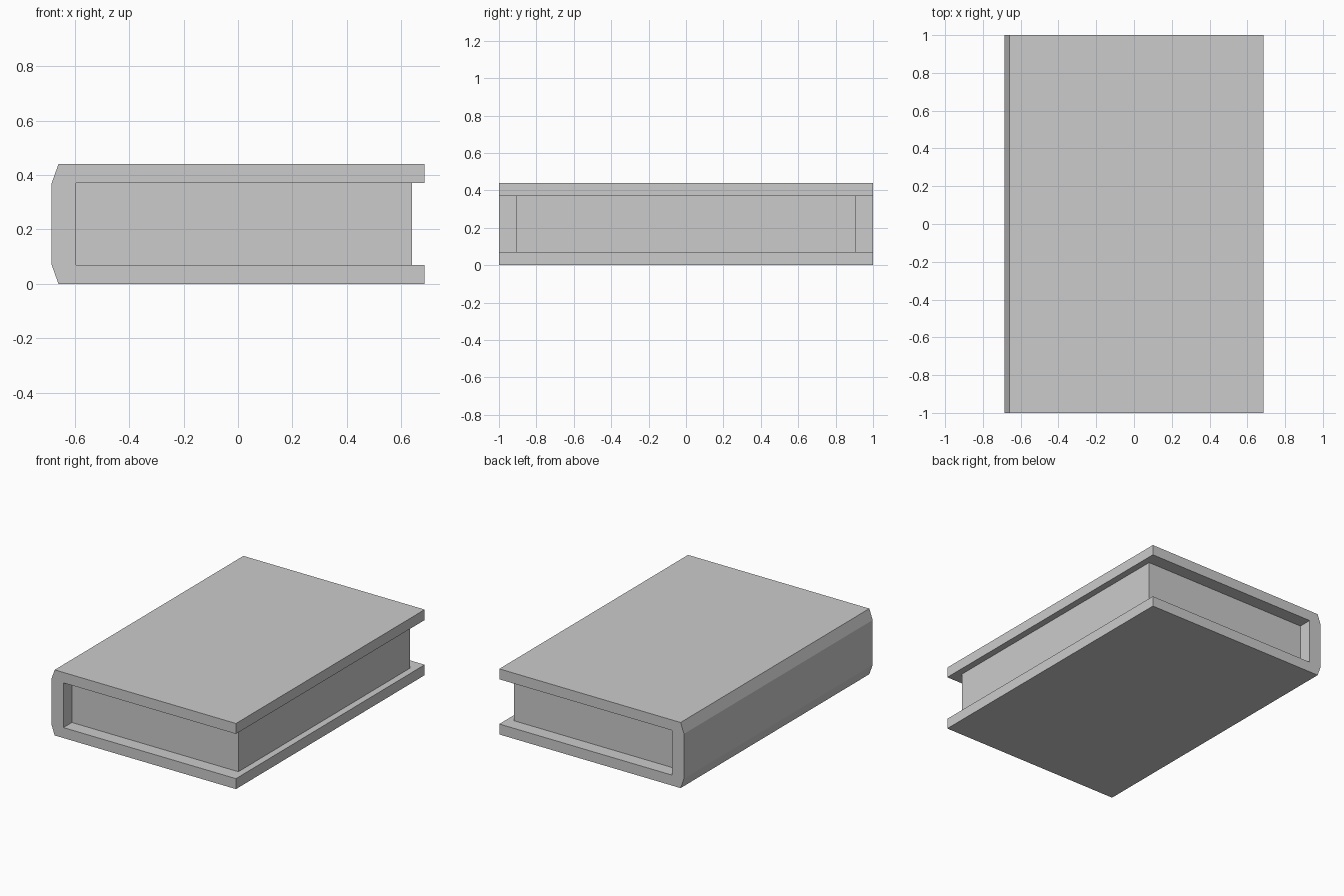
import bpy
import bmesh

cube = bpy.data.objects.get("Cube")
if cube:
    bpy.data.objects.remove(cube, do_unlink=True)

grey = bpy.data.materials.new("plain grey")
grey.use_nodes = True
colour = (0.6, 0.6, 0.6, 1)
grey.diffuse_color = colour
grey.node_tree.nodes["Principled BSDF"].inputs["Base Color"].default_value = colour


def extrude_profile(name, profile, half_length):
    """Extrude an (x, z) outline along y, centred on y = 0."""
    bm = bmesh.new()
    face = bm.faces.new([bm.verts.new((x, -half_length, z)) for x, z in profile])
    new = bmesh.ops.extrude_face_region(bm, geom=[face])["geom"]
    verts = [v for v in new if isinstance(v, bmesh.types.BMVert)]
    bmesh.ops.translate(bm, verts=verts, vec=(0, 2 * half_length, 0))
    bmesh.ops.recalc_face_normals(bm, faces=bm.faces)
    mesh = bpy.data.meshes.new(name)
    bm.to_mesh(mesh)
    bm.free()
    mesh.materials.append(grey)
    obj = bpy.data.objects.new(name, mesh)
    bpy.context.collection.objects.link(obj)
    return obj


height, board = 0.44, 0.07
edge, spine_inner, spine_bevel = 0.685, -0.595, -0.66

# Wraparound cover: lower half outline, mirrored for the upper half
lower = [(spine_inner, board), (edge, board), (edge, 0),
         (spine_bevel, 0), (-edge, board)]
upper = [(x, height - z) for x, z in reversed(lower)]
extrude_profile("cover", lower + upper, 1.0)

# Page block set back from the cover edges
fore_edge = 0.64
pages = [(spine_inner, board), (fore_edge, board),
         (fore_edge, height - board), (spine_inner, height - board)]
extrude_profile("page_block", pages, 0.91)
